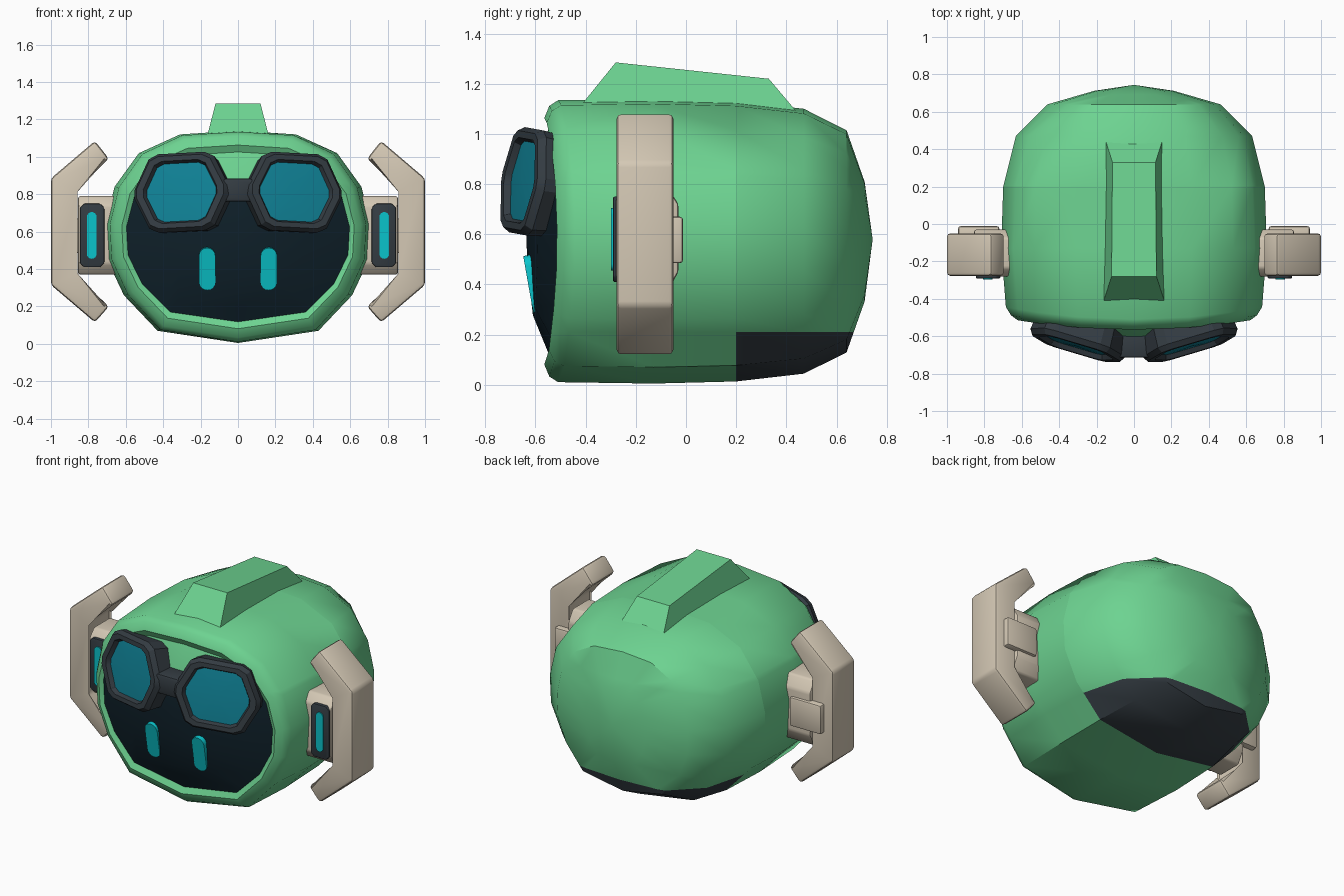
import bpy, bmesh, math
from mathutils import Matrix, Vector

if "Cube" in bpy.data.objects:
    bpy.data.objects.remove(bpy.data.objects["Cube"])


def mat(name, *rgb):
    m = bpy.data.materials.new(name)
    m.diffuse_color = (*rgb, 1)
    m.use_nodes = True
    m.node_tree.nodes["Principled BSDF"].inputs["Base Color"].default_value = m.diffuse_color
    return m


GREEN = mat("helmet green", .153, .651, .283)
BEIGE = mat("warm beige", .66, .58, .46)
SLATE = mat("dark slate", .034, .045, .055)
NAVY = mat("visor navy", .0045, .014, .022)
TEAL = mat("lens teal", .005, .225, .31)
CYAN = mat("glow cyan", .003, .55, .6)


def finish(name, bm, mats, angle=30):
    bmesh.ops.recalc_face_normals(bm, faces=bm.faces)
    me = bpy.data.meshes.new(name)
    bm.to_mesh(me)
    bm.free()
    ob = bpy.data.objects.new(name, me)
    bpy.context.collection.objects.link(ob)
    for m in mats:
        me.materials.append(m)
    bpy.ops.object.select_all(action='DESELECT')
    ob.select_set(True)
    bpy.context.view_layer.objects.active = ob
    bpy.ops.object.shade_smooth_by_angle(angle=math.radians(angle))
    return ob


def loft(bm, rings, start=None, end=None):
    """Bridge rings of points; close the ends with a fan if a tip is given."""
    vs = [[bm.verts.new(p) for p in r] for r in rings]
    n = len(rings[0])
    for a, b in zip(vs, vs[1:]):
        for i in range(n):
            j = (i + 1) % n
            bm.faces.new((a[i], a[j], b[j], b[i]))
    for ring, tip in ((vs[0], start), (vs[-1], end)):
        if tip is None:
            bm.faces.new(ring)
        else:
            t = bm.verts.new(tip)
            for i in range(n):
                bm.faces.new((ring[i], ring[(i + 1) % n], t))


def prism(name, pts, lo, hi, m, axis='y', bevel=0, side=1, rot=None, at=(0, 0, 0)):
    """Extrude an outline along y (outline is x,z) or x (outline is y,z)."""
    put = (lambda p, d: Vector((p[0], d, p[1]))) if axis == 'y' else (lambda p, d: Vector((d, p[0], p[1])))
    bm = bmesh.new()
    loft(bm, [[put(p, d) for p in pts] for d in (lo, hi)])
    if bevel:
        bmesh.ops.bevel(bm, geom=bm.edges[:], offset=bevel, segments=2, profile=.5, affect='EDGES')
    for v in bm.verts:
        co = (rot @ v.co if rot else v.co) + Vector(at)
        v.co = (co.x * side, co.y, co.z)
    return finish(name, bm, [m])


def rect(x0, x1, z0, z1, c=0):
    if not c:
        return [(x0, z0), (x1, z0), (x1, z1), (x0, z1)]
    return [(x0 + c, z0), (x1 - c, z0), (x1, z0 + c), (x1, z1 - c),
            (x1 - c, z1), (x0 + c, z1), (x0, z1 - c), (x0, z0 + c)]


def pill(w, h, cx=0, cz=0):
    arc = [math.pi * k / 8 for k in range(9)]
    return ([(cx + w * math.cos(a), cz + h - w + w * math.sin(a)) for a in arc] +
            [(cx - w * math.cos(a), cz - h + w - w * math.sin(a)) for a in arc])


# Helmet shell: one cross-section lofted from the visor to the back
half = [(.31, 1.12), (.53, 1.02), (.66, .84), (.71, .64), (.70, .45), (.61, .26), (.43, .07)]
section = [(0, 1.14)] + half + [(0, .005)] + [(-x, z) for x, z in reversed(half)]
CZ = .57


def ring(y, sx, sz, curve=0):
    return [(x * sx, y + curve * (x * sx / .65) ** 2, CZ + (z - CZ) * sz) for x, z in section]


visor_rings = [ring(-.63, .22, .22, .06), ring(-.61, .52, .52, .06), ring(-.545, .84, .80, .05)]
shell_rings = [ring(-.565, .875, .865, .055), ring(-.545, .925, .95, .055), ring(-.51, .965, .99, .06),
               ring(-.13, 1, 1), ring(.2, .985, .985), ring(.47, .89, .93),
               ring(.64, .65, .78), ring(.712, .30, .42)]
bm = bmesh.new()
loft(bm, visor_rings + shell_rings, (0, -.636, CZ), (0, .744, .58))
for co, no in (((0, .2, 0), (0, 1, 0)), ((0, 0, .21), (0, 0, 1)), ((0, 0, .86), (0, 0, 1))):
    bmesh.ops.bisect_plane(bm, geom=bm.verts[:] + bm.edges[:] + bm.faces[:], plane_co=co, plane_no=no)
for f in bm.faces:
    c = f.calc_center_median()
    inside = all((v.co.x / .71 / .845) ** 2 + ((v.co.z - CZ) / .565 / .805) ** 2 < 1.35 for v in f.verts)
    in_cap = inside and all(v.co.y < -.49 and abs(v.co.x) < .6
                            and CZ - .4525 < v.co.z < CZ + .457 for v in f.verts)
    rim = any(abs((v.co - Vector(p)).length) < 1e-4 for v in f.verts for p in shell_rings[0])
    if in_cap and not rim and c.z < .86:
        f.material_index = 1
    elif c.y > .2 and c.z < .21:
        f.material_index = 2      # neck opening
finish("helmet", bm, [GREEN, NAVY, SLATE], 35)

# Crest on top
bm = bmesh.new()
loft(bm, [[(-.168, -.43, 1.10), (.168, -.43, 1.10), (.15, .44, 1.09), (-.15, .44, 1.09)],
          [(-.12, -.28, 1.285), (.12, -.28, 1.285), (.115, .33, 1.22), (-.115, .33, 1.22)]])
finish("crest", bm, [GREEN], 20)


# Goggle outline: hexagon with clipped corners
def hexagon(hw, hh):
    p = [(hw, 0), (hw * .62, hh), (-hw * .62, hh), (-hw, 0), (-hw * .62, -hh), (hw * .62, -hh)]
    out = []
    for i, b in enumerate(p):
        for q in (p[i - 1], p[(i + 1) % 6]):
            out.append((b[0] + (q[0] - b[0]) * .12, b[1] + (q[1] - b[1]) * .12))
    return out


turn = (Matrix.Rotation(math.radians(17), 3, 'Z') @ Matrix.Rotation(math.radians(-8), 3, 'X')
        @ Matrix.Rotation(math.radians(3), 3, 'Y'))
for side, tag in ((1, "right"), (-1, "left")):
    def place(u, d, w):
        p = turn @ Vector((u, d, w)) + Vector((.31, -.665, .815))
        return (p.x * side, p.y, p.z)

    def hex_ring(hw, hh, d):
        return [place(u, d, w) for u, w in hexagon(hw, hh)]

    # Goggle frame and lens
    bm = bmesh.new()
    loft(bm, [hex_ring(.262, .20, .14), hex_ring(.275, .212, .03), hex_ring(.255, .195, 0),
              hex_ring(.215, .168, 0), hex_ring(.20, .155, .03)])
    finish("goggle_frame_" + tag, bm, [SLATE], 25)
    bm = bmesh.new()
    loft(bm, [hex_ring(.202, .157, .04), hex_ring(.202, .157, .026)], None, place(0, .012, 0))
    finish("goggle_lens_" + tag, bm, [TEAL], 25)

    # Glowing eye bars on the visor
    prism("eye_" + tag, pill(.044, .115), -.012, .03, CYAN, side=side,
          rot=Matrix.Rotation(math.radians(10), 3, 'X'), at=(.165, -.617, .402))

    # Side guard bar, C-shaped
    guard = [(.765, 1.085), (1, .885), (1, .315), (.765, .115), (.69, .20),
             (.877, .37), (.877, .82), (.69, .99)]
    prism("side_guard_" + tag, guard, -.277, -.05, BEIGE, bevel=.018, side=side)

    # Ear pad, peg and lit front plate
    pad = [(-.28, .43), (-.235, .37), (-.075, .37), (-.03, .45),
           (-.03, .72), (-.075, .79), (-.235, .79), (-.28, .74)]
    prism("ear_pad_" + tag, pad, .62, .855, BEIGE, axis='x', bevel=.012, side=side)
    prism("ear_peg_" + tag, rect(.72, .94, .485, .67), -.11, -.012, BEIGE, bevel=.012, side=side)
    prism("ear_plate_" + tag, rect(.715, .845, .41, .75, .022), -.291, -.25, SLATE, bevel=.006, side=side)
    prism("ear_light_" + tag, pill(.026, .125, .782, .58), -.298, -.28, CYAN, side=side)

# Goggle bridge
prism("goggle_bridge", rect(-.09, .09, .76, .885, .02), -.715, -.58, SLATE, bevel=.012)
